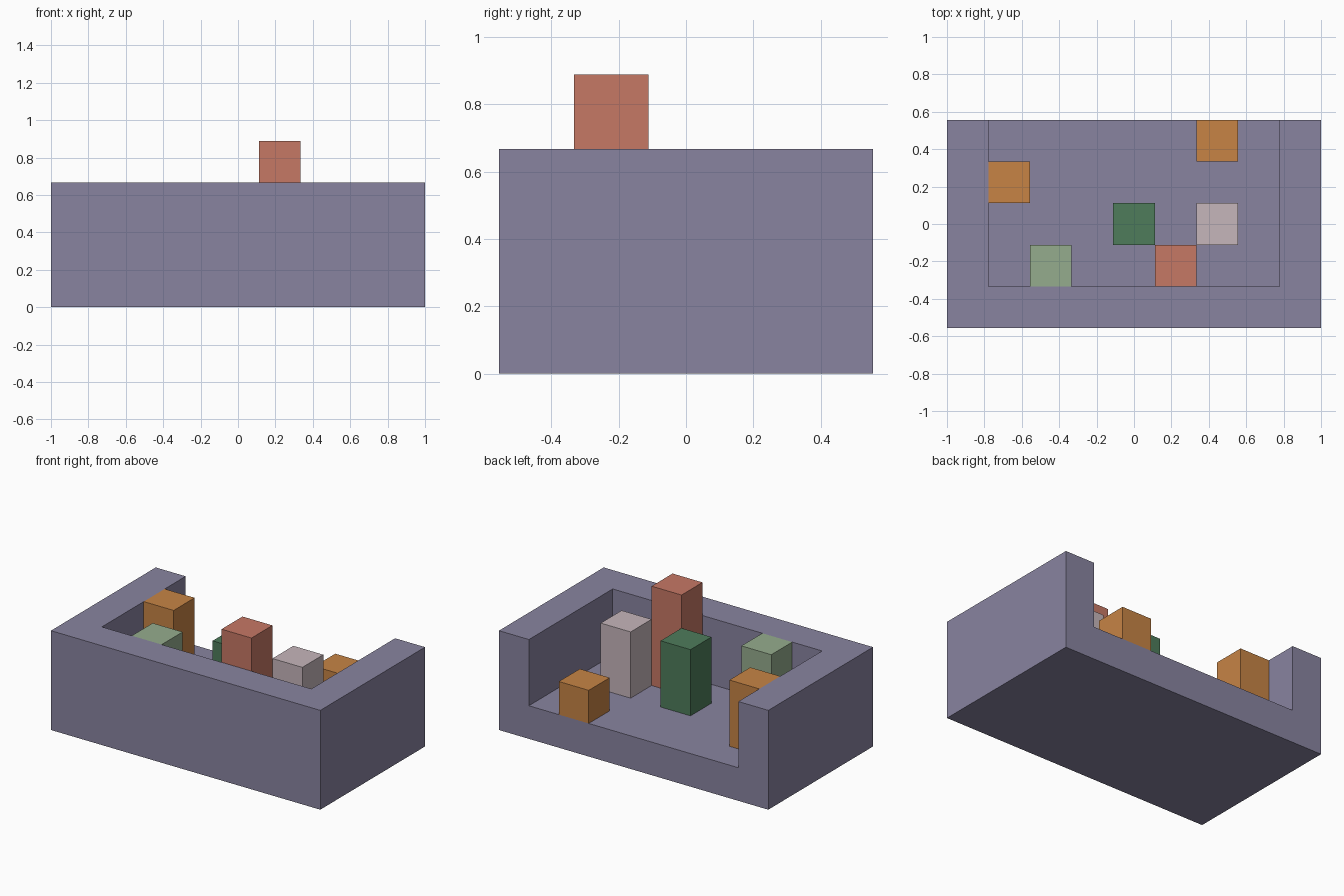
import bpy

if "Cube" in bpy.data.objects:
    bpy.data.objects.remove(bpy.data.objects["Cube"])

U = 2 / 9  # grid cell of the blocky model


def material(name, rgb):
    lin = [((c / 255 + 0.055) / 1.055) ** 2.4 for c in rgb]
    m = bpy.data.materials.new(name)
    m.diffuse_color = (*lin, 1)
    m.use_nodes = True
    m.node_tree.nodes["Principled BSDF"].inputs["Base Color"].default_value = m.diffuse_color
    return m


def box(name, lo, hi, mat):
    """Box between two corners given in grid cells."""
    bpy.ops.mesh.primitive_cube_add(
        size=1, location=[(a + b) / 2 * U for a, b in zip(lo, hi)])
    ob = bpy.context.object
    ob.name = name
    ob.scale = [(b - a) * U for a, b in zip(lo, hi)]
    bpy.ops.object.transform_apply(location=False, rotation=False, scale=True)
    ob.data.materials.append(mat)
    return ob


purple = material("dusty purple", (137, 132, 160))
red = material("clay red", (198, 120, 101))
orange = material("orange", (199, 132, 69))
green = material("dark green", (78, 124, 91))
sage = material("sage green", (149, 172, 141))
pink = material("pale pink", (198, 182, 187))

# Tray: solid block hollowed from above and open at the back
tray = box("tray", (-4.5, -2.5, 0), (4.5, 2.5, 3), purple)
cutter = box("tray_cutter", (-3.5, -1.5, 1), (3.5, 3.5, 4), purple)
cutter.hide_render = True
mod = tray.modifiers.new("hollow", "BOOLEAN")
mod.operation = "DIFFERENCE"
mod.solver = "EXACT"
mod.object = cutter
bpy.context.view_layer.objects.active = tray
bpy.ops.object.modifier_apply(modifier=mod.name)
bpy.data.objects.remove(cutter)

# Square pillars on the tray floor: name, left x, front y, height, colour
for name, x, y, h, mat in (
    ("red_pillar", 0.5, -1.5, 3, red),
    ("pink_pillar", 1.5, -0.5, 2, pink),
    ("green_pillar", -0.5, -0.5, 2, green),
    ("sage_pillar", -2.5, -1.5, 2, sage),
    ("tall_orange_pillar", -3.5, 0.5, 2, orange),
    ("short_orange_block", 1.5, 1.5, 1, orange),
):
    box(name, (x, y, 1), (x + 1, y + 1, 1 + h), mat)
